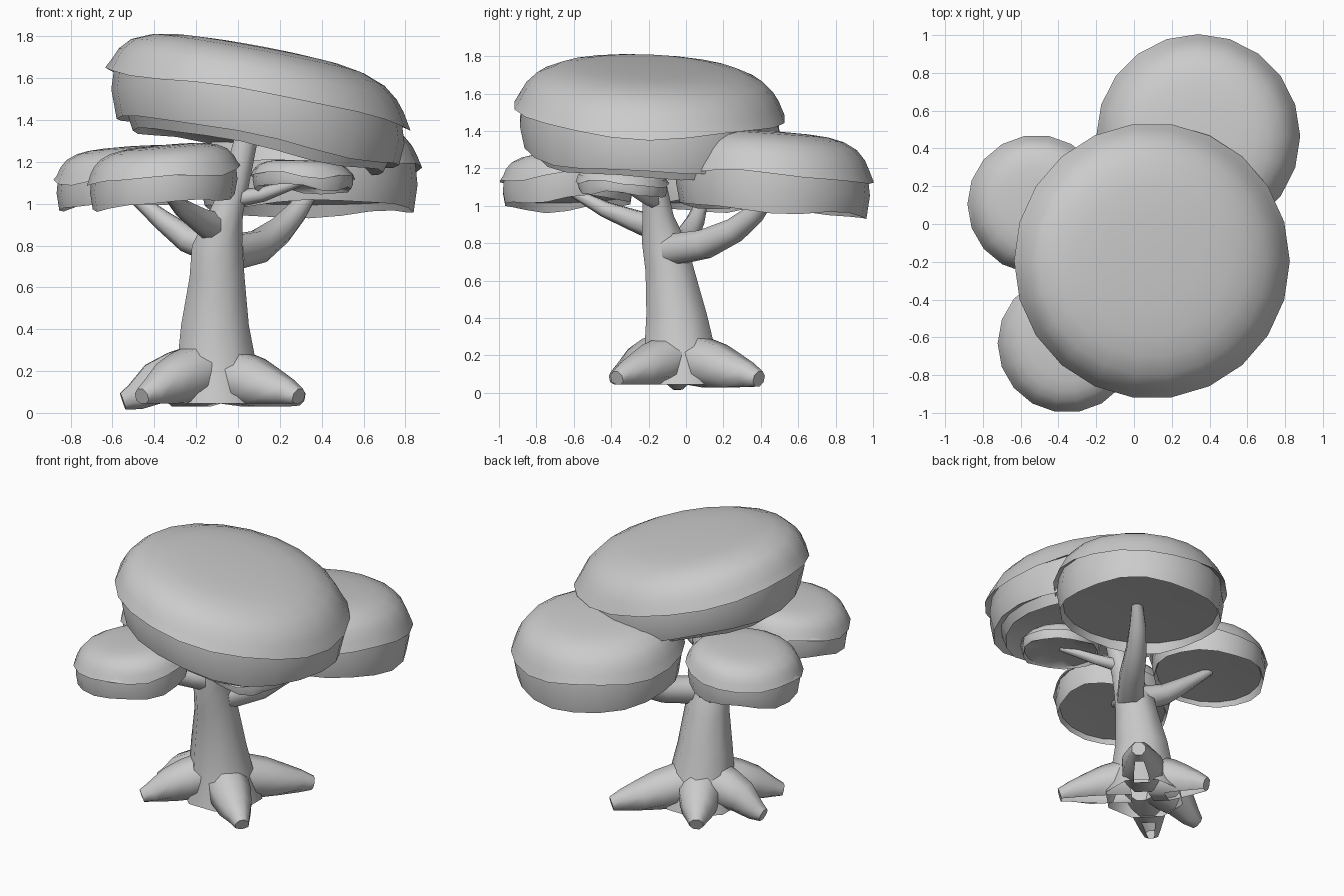
import bpy, bmesh, random
from math import sin, cos, pi, radians
from mathutils import Vector

if "Cube" in bpy.data.objects:
    bpy.data.objects.remove(bpy.data.objects["Cube"])

random.seed(4)


def finish(name, bm, angle):
    bmesh.ops.recalc_face_normals(bm, faces=bm.faces)
    me = bpy.data.meshes.new(name)
    bm.to_mesh(me)
    bm.free()
    ob = bpy.data.objects.new(name, me)
    bpy.context.collection.objects.link(ob)
    bpy.ops.object.select_all(action='DESELECT')
    ob.select_set(True)
    bpy.context.view_layer.objects.active = ob
    bpy.ops.object.shade_smooth_by_angle(angle=radians(angle))
    return ob


def bridge(bm, rings):
    for a, b in zip(rings, rings[1:]):
        n = len(a)
        for i in range(n):
            bm.faces.new((a[i], a[(i + 1) % n], b[(i + 1) % n], b[i]))


def limb(name, path, sides=8, level=False, floor=0.0):
    """Tapered tube through (x, y, z, radius) points; level keeps rings horizontal."""
    bm = bmesh.new()
    pts = [Vector(p[:3]) for p in path]
    rings = []
    for k, p in enumerate(pts):
        t = (pts[min(k + 1, len(pts) - 1)] - pts[max(k - 1, 0)]).normalized()
        u, v = Vector((1, 0, 0)), Vector((0, 1, 0))
        if not level:
            u = t.cross(Vector((0, 0, 1))).normalized()
            v = u.cross(t)
        ring = []
        for i in range(sides):
            a = 2 * pi * (i + .5) / sides
            co = p + path[k][3] * (u * cos(a) + v * sin(a))
            co.z = max(co.z, floor)
            ring.append(bm.verts.new(co))
        rings.append(ring)
    bridge(bm, rings)
    if not level:
        bm.faces.new(rings[0])
    bm.faces.new(rings[-1])
    # underside on the ground stays open
    bm.normal_update()
    low = [f for f in bm.faces if all(v.co.z < floor + .002 for v in f.verts)]
    bmesh.ops.delete(bm, geom=low, context='FACES')
    return finish(name, bm, 62)


def canopy(name, centre, r, height, drop, tilt, sides=20, belly=False):
    """Flat mushroom-like crown: domed cap over a smaller hollow skirt, uneven rims."""
    # radius factor, height above cap rim, amount of rim wobble
    profile = [(.35, .98 * height, 0), (.55, .94 * height, 0), (.7, .86 * height, 0),
               (.83, .7 * height, 0), (.91, .48 * height, 0), (.955, .26 * height, .3), (1, 0, 1),
               (.94, .03, 0), (.96, -.4 * drop, 0), (.925, -drop, 1)]
    if belly:  # third, narrower layer under the skirt
        profile += [(.86, -.85 * drop, 0), (.82, -1.22 * drop, 1), (.78, -1.1 * drop, 0)]
    else:
        profile += [(.89, -.72 * drop, 0)]
    inner = profile[-1][1]
    profile.append((.45, inner + .01, 0))
    bm = bmesh.new()
    c = Vector(centre)

    def vert(x, y, z):
        return bm.verts.new(c + Vector((x, y, z + tilt[0] * x + tilt[1] * y)))

    rings = []
    for f, z, wobble in profile:
        ph = random.uniform(0, 6)
        ring = []
        for i in range(sides):
            a = 2 * pi * i / sides
            dz = wobble * .012 * (sin(3 * a + ph) + .6 * sin(5 * a + 2 * ph))
            ring.append(vert(r * f * cos(a), r * f * sin(a), z + dz))
        rings.append(ring)
    bridge(bm, rings)
    for ring, z in ((rings[0], height), (rings[-1], inner + .015)):
        hub = vert(0, 0, z)
        for i in range(sides):
            bm.faces.new((ring[i], ring[(i + 1) % sides], hub))
    return finish(name, bm, 50)


# Crowns
canopy("main_canopy", (.095, -.195, 1.5), .73, .25, .205, (-.185, -.04), 22, True)
canopy("back_canopy", (.34, .465, 1.165), .54, .235, .19, (0, -.07))
canopy("left_canopy", (-.515, .105, 1.125), .367, .15, .125, (.07, 0), 18)
canopy("front_left_canopy", (-.355, -.632, 1.135), .367, .145, .125, (.09, .03), 18)
canopy("small_canopy", (.31, -.34, 1.125), .25, .08, .055, (-.04, -.06), 16)

# Trunk, leaning into the main crown
limb("trunk", [(-.1, -.02, .045, .25), (-.1, -.03, .2, .21), (-.11, -.05, .42, .175),
               (-.1, -.085, .65, .142), (-.1, -.115, .8, .13), (-.06, -.15, .95, .09),
               (-.01, -.165, 1.1, .07), (.05, -.18, 1.36, .06)], 8, True, .045)

# Branches
limb("back_branch", [(-.04, -.08, .765, .09), (.1, .1, .795, .082), (.2, .26, .87, .068),
                     (.28, .37, .96, .054), (.36, .46, 1.07, .034)])
limb("left_branch", [(-.12, -.06, .79, .078), (-.24, 0, .83, .066), (-.36, .05, .92, .05),
                     (-.53, .1, 1.06, .025)])
limb("front_left_branch", [(-.1, -.14, .88, .08), (-.18, -.27, .92, .06),
                           (-.27, -.43, .98, .044), (-.35, -.6, 1.07, .026)])
limb("small_branch", [(-.04, -.15, 1.02, .045), (.12, -.22, 1.045, .036),
                      (.31, -.34, 1.11, .022)], 6)

# Blunt roots spreading from the trunk foot: tip x, tip y, tip height, knee height, ground level
for n, (x, y, z, knee, floor) in enumerate([(.29, .39, .075, .14, .03), (.29, -.37, .075, .14, .045),
                                            (-.46, -.38, .075, .17, .045), (-.55, -.05, .055, .17, .005),
                                            (-.31, .33, .07, .14, .03)]):
    foot = Vector((-.1, -.02, 0))
    tip = Vector((x, y, 0))
    path = []
    for t, h, r in ((.2, knee + .03, .14), (.45, knee, .13), (.66, knee - .03, .108),
                    (.87, z + .02, .07), (1, z, .045)):
        p = foot.lerp(tip, t)
        path.append((p.x, p.y, h, r))
    limb(f"root_{n + 1}", path, 8, floor=floor)
